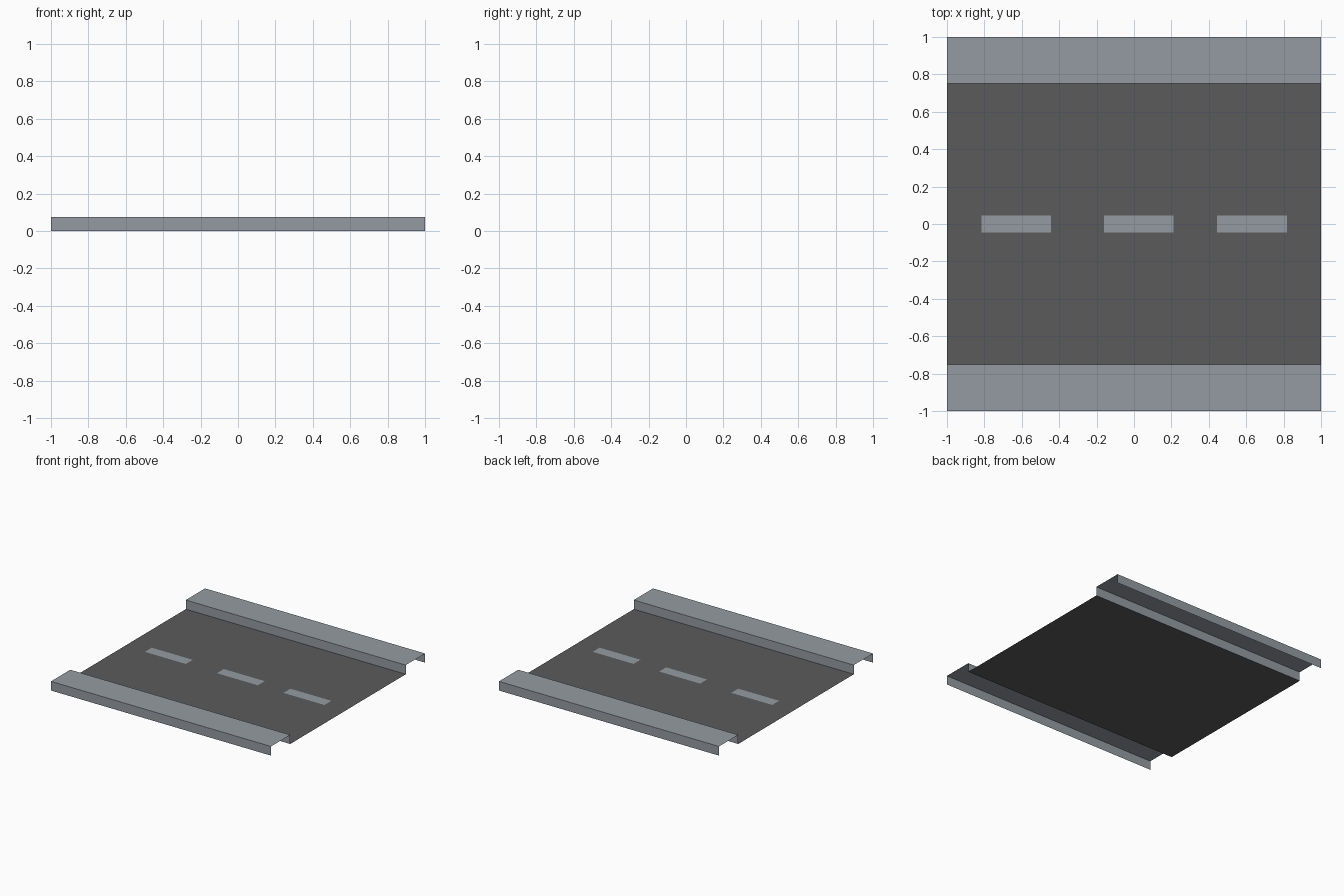
import bpy

if "Cube" in bpy.data.objects:
    bpy.data.objects.remove(bpy.data.objects["Cube"])


def flat_colour(name, rgb):
    m = bpy.data.materials.new(name)
    m.diffuse_color = (*rgb, 1.0)
    m.use_nodes = True
    m.node_tree.nodes["Principled BSDF"].inputs["Base Color"].default_value = m.diffuse_color
    return m


asphalt = flat_colour("dark asphalt", (0.105, 0.105, 0.107))
concrete = flat_colour("pale concrete grey", (0.30, 0.33, 0.36))


def strip(name, profile, x0, x1, mat):
    """Open sheet: a (y, z) profile swept along x."""
    n = len(profile)
    verts = [(x, y, z) for x in (x0, x1) for y, z in profile]
    faces = [(i, n + i, n + i + 1, i + 1) for i in range(n - 1)]
    me = bpy.data.meshes.new(name)
    me.from_pydata(verts, [], faces)
    me.materials.append(mat)
    ob = bpy.data.objects.new(name, me)
    bpy.context.collection.objects.link(ob)
    return ob


# Road surface
strip("road_surface", [(-0.75, 0), (0.75, 0)], -1, 1, asphalt)

# Raised pavements, open at the ends and underneath
H = 0.075
strip("front_pavement", [(-1, 0), (-1, H), (-0.75, H), (-0.75, 0)], -1, 1, concrete)
strip("back_pavement", [(0.75, 0), (0.75, H), (1, H), (1, 0)], -1, 1, concrete)

# Centre line dashes
for i, x in enumerate((-0.815, -0.16, 0.445)):
    strip(f"lane_dash_{i + 1}", [(-0.045, 0.002), (0.045, 0.002)], x, x + 0.372, concrete)
